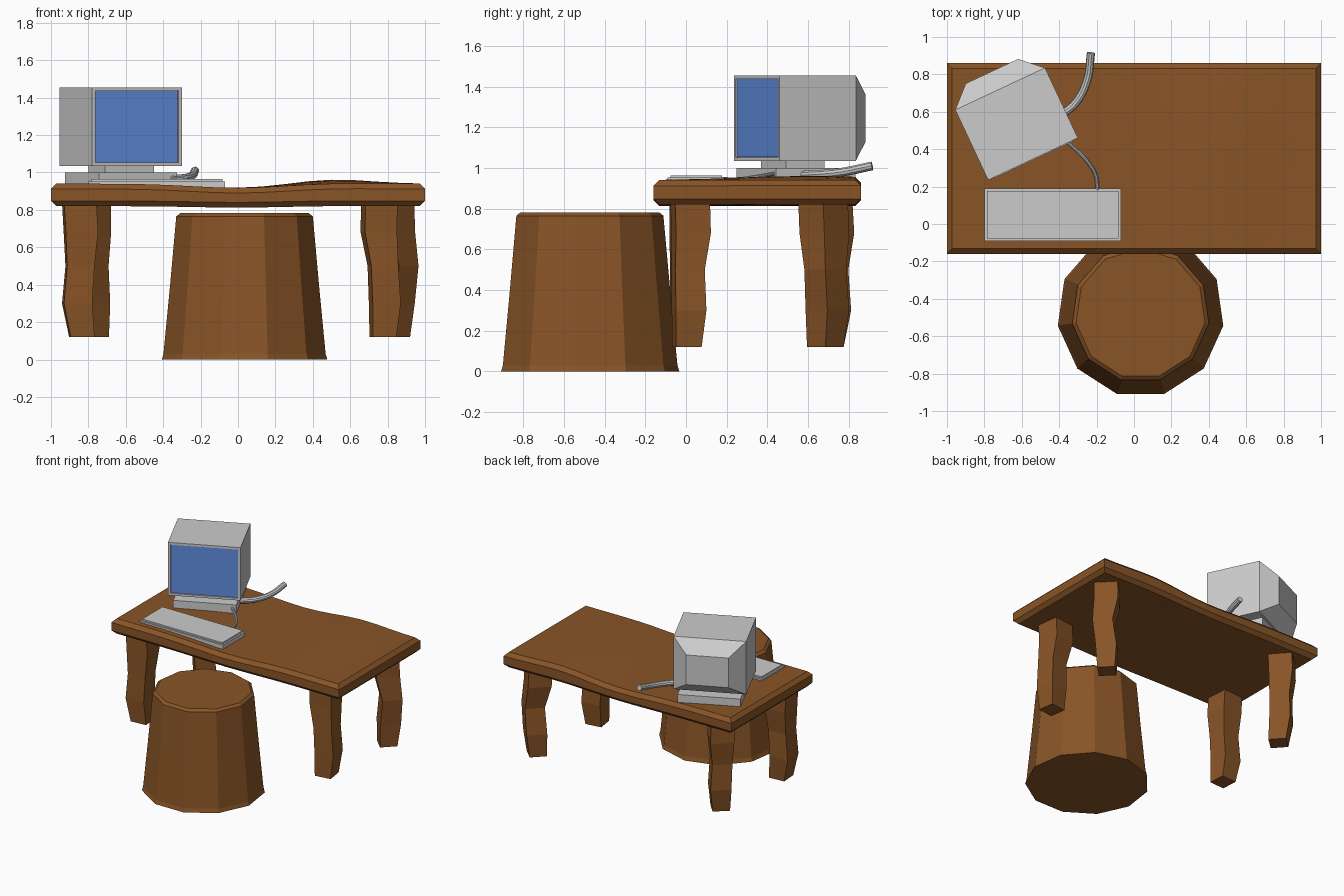
import bpy, bmesh, math
from mathutils import Matrix, Vector

if "Cube" in bpy.data.objects:
    bpy.data.objects.remove(bpy.data.objects["Cube"])

def material(name, color):
    m = bpy.data.materials.new(name)
    m.diffuse_color = (*color, 1)
    m.use_nodes = True
    m.node_tree.nodes["Principled BSDF"].inputs["Base Color"].default_value = m.diffuse_color
    return m

WOOD = material("wood", (0.25, 0.09, 0.02))
BLUE = material("screen_blue", (0.12, 0.27, 0.75))

def finish(name, bm, mat=None):
    bmesh.ops.recalc_face_normals(bm, faces=bm.faces[:])
    me = bpy.data.meshes.new(name)
    bm.to_mesh(me)
    bm.free()
    ob = bpy.data.objects.new(name, me)
    bpy.context.collection.objects.link(ob)
    if mat:
        me.materials.append(mat)
    return ob

def loft(name, rings, mat=None):
    """Skin a list of equal-length point rings and cap both ends."""
    bm = bmesh.new()
    loops = [[bm.verts.new(p) for p in r] for r in rings]
    n = len(loops[0])
    for a, b in zip(loops, loops[1:]):
        for i in range(n):
            j = (i + 1) % n
            bm.faces.new((a[i], a[j], b[j], b[i]))
    bm.faces.new(loops[0])
    bm.faces.new(loops[-1])
    return finish(name, bm, mat)

def ring(x, y, z, r, n, start):
    return [(x + r * math.cos(start + 2 * math.pi * i / n),
             y + r * math.sin(start + 2 * math.pi * i / n), z) for i in range(n)]

def box(name, size, loc, angle=0, mat=None):
    bm = bmesh.new()
    bmesh.ops.create_cube(bm, size=1, matrix=Matrix.Diagonal((*size, 1)))
    ob = finish(name, bm, mat)
    ob.location = loc
    ob.rotation_euler.z = angle
    return ob

def cable(name, points, radius):
    cu = bpy.data.curves.new(name, 'CURVE')
    cu.dimensions = '3D'
    cu.bevel_depth = radius
    cu.bevel_resolution = 3
    cu.use_fill_caps = True
    cu.resolution_u = 8
    sp = cu.splines.new('BEZIER')
    sp.bezier_points.add(len(points) - 1)
    for bp, p in zip(sp.bezier_points, points):
        bp.co = p
        bp.handle_left_type = bp.handle_right_type = 'AUTO'
    bpy.context.collection.objects.link(bpy.data.objects.new(name, cu))

# Table top: chamfered slab, cut into strips and gently warped
bm = bmesh.new()
bmesh.ops.create_cube(bm, size=1, matrix=Matrix.Translation((0, 0.35, 0.88)) @ Matrix.Diagonal((2, 1.02, 0.12, 1)))
rim = [e for e in bm.edges if abs(e.verts[0].co.z - e.verts[1].co.z) < 0.01]
bmesh.ops.bevel(bm, geom=rim, offset=0.028, segments=1, affect='EDGES')
for co, no in [((k * 0.125, 0, 0), (1, 0, 0)) for k in range(-7, 8)] + [((0, y, 0), (0, 1, 0)) for y in (0.1, 0.35, 0.6)]:
    bmesh.ops.bisect_plane(bm, geom=bm.verts[:] + bm.edges[:] + bm.faces[:], plane_co=co, plane_no=no)
for v in bm.verts:
    x, y, z = v.co
    dip = -0.022 * math.exp(-(x / 0.35) ** 2)
    bump = 0.024 * math.exp(-((x - 0.5) / 0.28) ** 2) * math.exp(-((y - 0.6) / 0.5) ** 2)
    v.co.z += (dip + bump) * (1 if z > 0.88 else 0.35)
top = finish("table_top", bm, WOOD)

# Legs: square, crooked, each turned differently
HEIGHTS = (0.12, 0.30, 0.50, 0.68, 0.86)
RADII = (0.09, 0.107, 0.103, 0.122, 0.122)
LEGS = {
    "front_right_leg": (0.775, 0.005, 8, (0, 0.01, 0, -0.022, -0.02), (0, 0.01, 0.005, 0.02, 0.015)),
    "back_right_leg": (0.83, 0.685, 45, (0, 0.008, 0.032, -0.005, -0.01), (0, 0.01, 0, -0.005, -0.012)),
    "front_left_leg": (-0.835, 0.0, 4, (0, -0.025, -0.01, -0.005, -0.015), (0, 0, 0, 0.01, 0.01)),
    "back_left_leg": (-0.78, 0.685, 42, (0, -0.01, -0.015, -0.02, -0.02), (0, 0.02, 0.01, 0.02, 0.01)),
}
for name, (x, y, turn, dx, dy) in LEGS.items():
    start = math.radians(45 + turn)
    loft(name, [ring(x + a, y + b, z, r, 4, start) for z, r, a, b in zip(HEIGHTS, RADII, dx, dy)], WOOD)

# Stump stool: eleven-sided
profile = ((0, 0.447), (0.03, 0.438), (0.40, 0.402), (0.765, 0.369), (0.782, 0.348))
loft("stump_stool", [ring(0.035, -0.48, z, r, 11, math.pi / 2) for z, r in profile], WOOD)

# Monitor case: recessed front frame, box, tapered back
TURN = math.radians(25.1)
place = Matrix.Translation((-0.54, 0.3475, 1.245)) @ Matrix.Rotation(TURN, 4, 'Z')
def panel(w, h, d):
    return [place @ Vector((sx * w / 2, d, sz * h / 2)) for sx, sz in ((-1, -1), (1, -1), (1, 1), (-1, 1))]
loft("monitor_case", [panel(0.49, 0.385, 0.012), panel(0.49, 0.385, 0), panel(0.53, 0.42, 0),
                      panel(0.53, 0.42, 0.414), panel(0.309, 0.235, 0.518)])
loft("monitor_screen", [panel(0.488, 0.383, 0.008), panel(0.488, 0.383, 0.02)], BLUE)
box("monitor_neck", (0.29, 0.207, 0.06), (-0.625, 0.525, 1.015), TURN)
box("monitor_base", (0.46, 0.43, 0.075), (-0.625, 0.54, 0.9625), TURN)

# Keyboard: slab with a smaller raised top
box("keyboard_base", (0.73, 0.28, 0.035), (-0.435, 0.05, 0.9355))
box("keyboard_top", (0.704, 0.254, 0.02), (-0.435, 0.05, 0.954))

# Cables
cable("keyboard_cable", [(-0.37, 0.45, 0.975), (-0.25, 0.335, 0.955), (-0.205, 0.26, 0.945), (-0.195, 0.18, 0.945)], 0.01)
cable("power_cable", [(-0.39, 0.58, 0.965), (-0.31, 0.65, 0.968), (-0.25, 0.77, 0.98), (-0.23, 0.915, 1.01)], 0.022)

# Smooth the warped top and cables, keep sharp edges
for ob in bpy.data.objects:
    if ob.type == 'CURVE' or ob is top:
        bpy.ops.object.select_all(action='DESELECT')
        ob.select_set(True)
        bpy.context.view_layer.objects.active = ob
        if ob.type == 'CURVE':
            bpy.ops.object.convert(target='MESH')
        bpy.ops.object.shade_smooth_by_angle(angle=math.radians(30))
